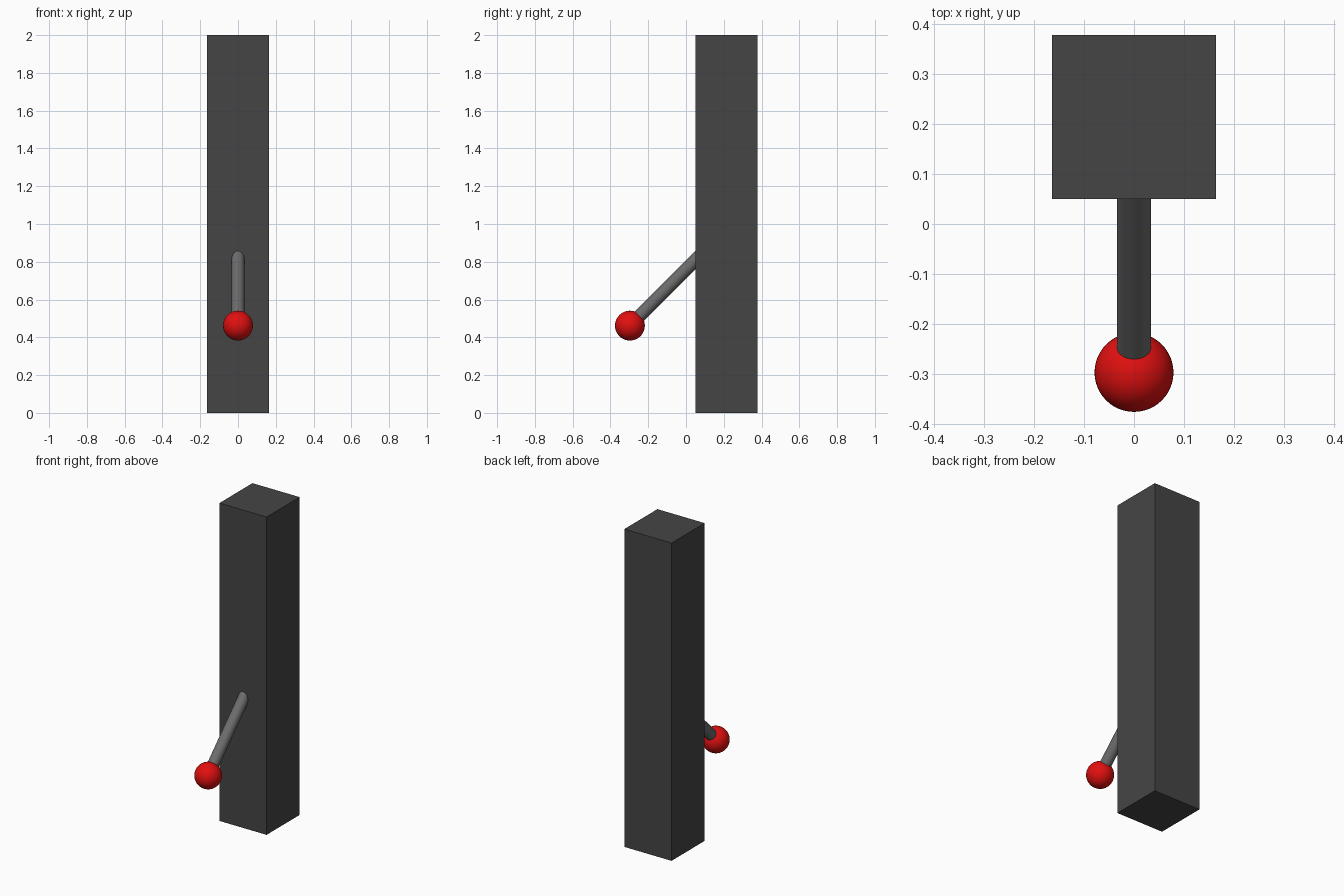
import bpy
import math
from mathutils import Vector

if "Cube" in bpy.data.objects:
    bpy.data.objects.remove(bpy.data.objects["Cube"])


def material(name, color):
    m = bpy.data.materials.new(name)
    m.diffuse_color = (*color, 1.0)
    m.use_nodes = True
    m.node_tree.nodes["Principled BSDF"].inputs["Base Color"].default_value = m.diffuse_color
    return m


def finish(name, mat, smooth=False):
    ob = bpy.context.object
    ob.name = name
    ob.data.materials.append(mat)
    if smooth:
        bpy.ops.object.shade_smooth_by_angle(angle=math.radians(40))
    return ob


dark_grey = material("dark grey", (0.06, 0.06, 0.06))
mid_grey = material("mid grey", (0.15, 0.15, 0.15))
red = material("red", (0.75, 0.005, 0.005))

# Tall square post, standing on the ground
bpy.ops.mesh.primitive_cube_add(size=1, location=(0, 0.214, 1))
post = finish("post", dark_grey)
post.scale = (0.328, 0.328, 2.0)

# Round knob at the end of the lever
knob_center = Vector((0, -0.297, 0.462))
bpy.ops.mesh.primitive_uv_sphere_add(segments=48, ring_count=24, radius=0.079,
                                     location=knob_center)
finish("knob", red, smooth=True)

# Lever rod at 45 degrees, from inside the knob into the post
rod_end = Vector((0, 0.11, 0.869))
axis = rod_end - knob_center
bpy.ops.mesh.primitive_cylinder_add(vertices=32, radius=0.034, depth=axis.length,
                                    location=(knob_center + rod_end) / 2,
                                    rotation=axis.to_track_quat('Z', 'Y').to_euler())
finish("lever_rod", mid_grey, smooth=True)
